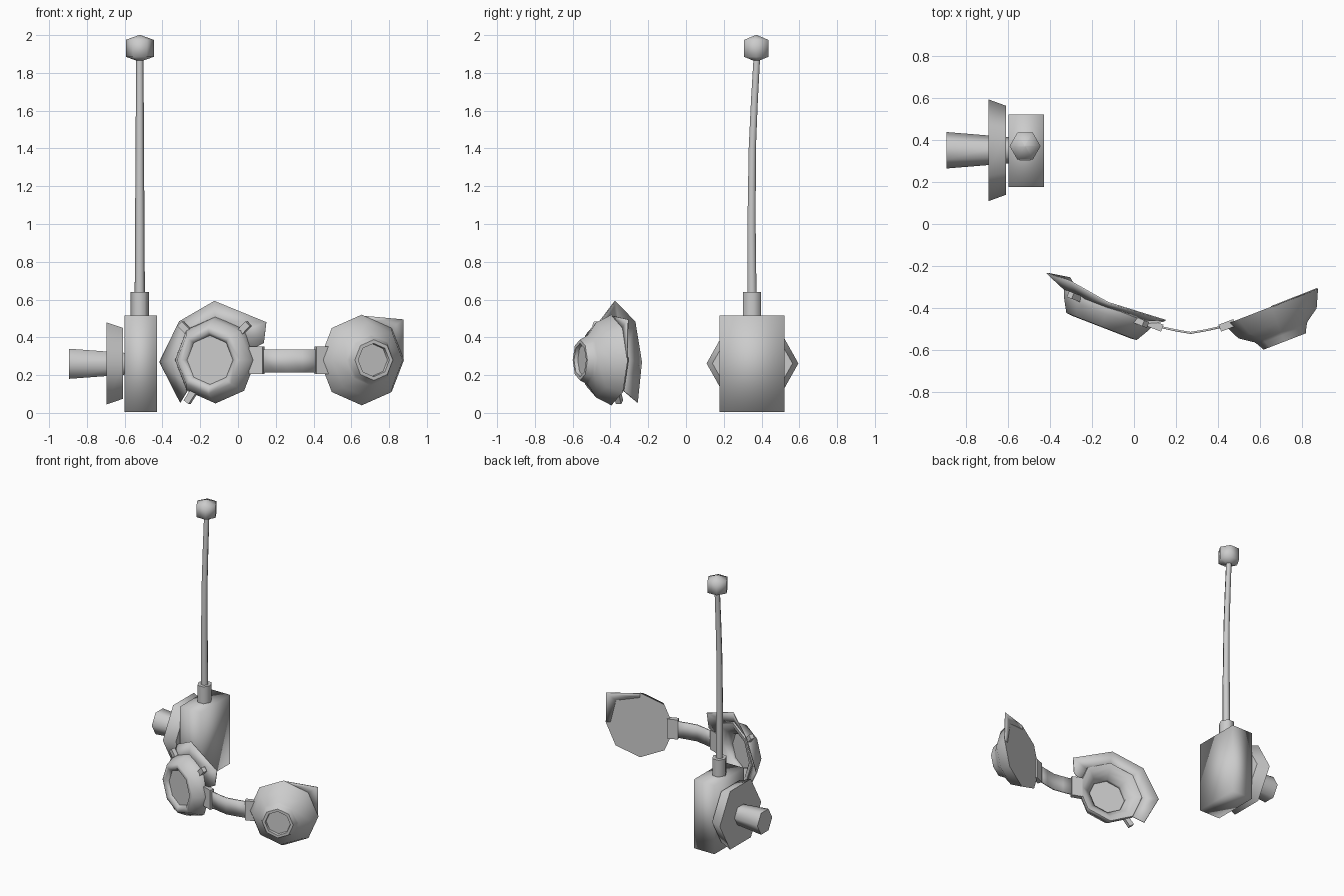
import bpy, bmesh, math
from mathutils import Vector, Matrix

if "Cube" in bpy.data.objects:
    bpy.data.objects.remove(bpy.data.objects["Cube"])

UP = Vector((0, 0, 1))


def finish(name, bm, angle=60, thickness=0):
    bmesh.ops.recalc_face_normals(bm, faces=bm.faces[:])
    me = bpy.data.meshes.new(name)
    bm.to_mesh(me)
    bm.free()
    ob = bpy.data.objects.new(name, me)
    bpy.context.collection.objects.link(ob)
    if thickness:
        mod = ob.modifiers.new("Thickness", 'SOLIDIFY')
        mod.thickness = thickness
        mod.offset = 0
    bpy.ops.object.select_all(action='DESELECT')
    ob.select_set(True)
    bpy.context.view_layer.objects.active = ob
    bpy.ops.object.shade_smooth_by_angle(angle=math.radians(angle))
    return ob


def loft(name, rings, sides, a, b, angle=60, closed=False):
    """Rings of (centre, radius_a, radius_b) in the plane of a and b."""
    bm = bmesh.new()
    loops = []
    for c, ra, rb in rings:
        loops.append([bm.verts.new(Vector(c) + a * ra * math.cos(i * math.tau / sides)
                                   + b * rb * math.sin(i * math.tau / sides))
                      for i in range(sides)])
    pairs = list(zip(loops, loops[1:]))
    if closed:
        pairs.append((loops[-1], loops[0]))
    for p, q in pairs:
        for i in range(sides):
            j = (i + 1) % sides
            bm.faces.new((p[i], p[j], q[j], q[i]))
    if not closed:
        bm.faces.new(loops[0])
        bm.faces.new(loops[-1])
    return finish(name, bm, angle)


def box(name, centre, size, rot=None, angle=60):
    bm = bmesh.new()
    m = Matrix.Translation(centre) @ (rot or Matrix()) @ Matrix.Diagonal((*size, 1))
    bmesh.ops.create_cube(bm, size=1, matrix=m)
    return finish(name, bm, angle)


def sheet(name, outer, inner, thickness=0.006):
    """Strip of faces between two edges."""
    bm = bmesh.new()
    o = [bm.verts.new(p) for p in outer]
    n = [bm.verts.new(p) for p in inner]
    for i in range(len(o) - 1):
        bm.faces.new((o[i], o[i + 1], n[i + 1], n[i]))
    return finish(name, bm, 40, thickness)


X, Y = Vector((1, 0, 0)), Vector((0, 1, 0))

# Transmitter box with side dial and knob
box("transmitter_box", (-0.515, 0.35, 0.26), (0.17, 0.345, 0.51), angle=100)
loft("side_dial", [((-0.61, 0.352, 0.262), 0.212, 0.217), ((-0.695, 0.352, 0.262), 0.243, 0.25)],
     6, Y, UP)
loft("dial_knob", [((-0.59, 0.352, 0.26), 0.062, 0.066), ((-0.895, 0.352, 0.26), 0.087, 0.092)],
     6, Y, UP, 70)

# Antenna: socket, bent rod, faceted tip
loft("antenna_socket", [((-0.52, 0.35, z), 0.05, 0.055) for z in (0.50, 0.64)], 6, X, Y, 70)
loft("antenna_rod", [((-0.52, y, z), r, r) for y, z, r in
                     ((0.35, 0.62, 0.027), (0.347, 1.0, 0.025), (0.351, 1.4, 0.022),
                      (0.362, 1.65, 0.021), (0.375, 1.88, 0.02))], 6, X, Y, 70)
loft("antenna_tip", [((-0.52, 0.372, z), r, r) for z, r in
                     ((1.86, 0.004), (1.885, 0.074), (1.975, 0.074), (2.0, 0.004))], 6, X, Y, 70)


# Goggle cups: turned profiles of (depth, radius) on splayed axes
def cup_frame(centre, side):
    d = Vector((side * 0.36, -0.93, 0)).normalized()
    r = Vector((0.93, side * 0.36, 0)).normalized()
    return Vector(centre), d, r


def cup(name, frame, profile, **kw):
    c, d, r = frame
    return loft(name, [(c + d * t, q, q) for t, q in profile], 8, r, UP, **kw)


left = cup_frame((-0.115, -0.385, 0.28), -1)
right = cup_frame((0.655, -0.395, 0.28), 1)

cup("open_cup", left, [(0, 0.225), (0.012, 0.23), (0.05, 0.215), (0.112, 0.18), (0.115, 0.15),
                       (0.09, 0.128), (0.06, 0.128), (0.03, 0.16), (0.005, 0.19)], closed=True)
cup("open_cup_lens", left, [(0.085, 0.132), (0.092, 0.132)])
cup("dome_cup", right, [(0, 0.24), (0.085, 0.2), (0.13, 0.135), (0.145, 0.125), (0.178, 0.108),
                        (0.178, 0.088), (0.158, 0.085)])

# Flared shade around the upper and outer side of the open cup
outer = [(0.137, -0.465, 0.37), (0.15, -0.46, 0.48), (-0.124, -0.375, 0.592),
         (-0.31, -0.27, 0.484), (-0.415, -0.235, 0.27), (-0.305, -0.257, 0.055)]
c, d, r = left
inner = [c + d * 0.02 + 0.205 * (r * math.cos(t) + UP * math.sin(t))
         for t in map(math.radians, (15, 45, 90, 135, 180, 225))]
sheet("cup_shade", outer, inner)

# Corner flap on the dome cup
c, d, r = right
rim = [c + 0.235 * (r * math.cos(t) + UP * math.sin(t)) for t in map(math.radians, (0, 45, 90))]
sheet("corner_flap", [rim[0], (0.875, -0.308, 0.495), rim[2]],
      [rim[0] - r * 0.03, rim[1], rim[2] - UP * 0.03])

# Small clips joining the open cup and its shade
c, d, r = left
for i, a in enumerate((45, 135, 235)):
    t = math.radians(a)
    out = r * math.cos(t) + UP * math.sin(t)
    rot = Matrix((out, d, out.cross(d))).transposed().to_4x4()
    box(f"shade_clip_{i}", c + d * 0.025 + out * 0.235, (0.075, 0.03, 0.035), rot, 30)

# Bridge strap and its end clasps
path = [(0.10, -0.486), (0.20, -0.508), (0.27, -0.52), (0.34, -0.508), (0.44, -0.486)]
sheet("bridge_strap", [(x, y, 0.335) for x, y in path], [(x, y, 0.215) for x, y in path], 0.01)
for name, x, side in (("clasp_left", 0.1, -1), ("clasp_right", 0.445, 1)):
    box(name, (x, -0.484, 0.278), (0.075, 0.035, 0.145),
        Matrix.Rotation(side * math.radians(21), 4, 'Z'), 30)
